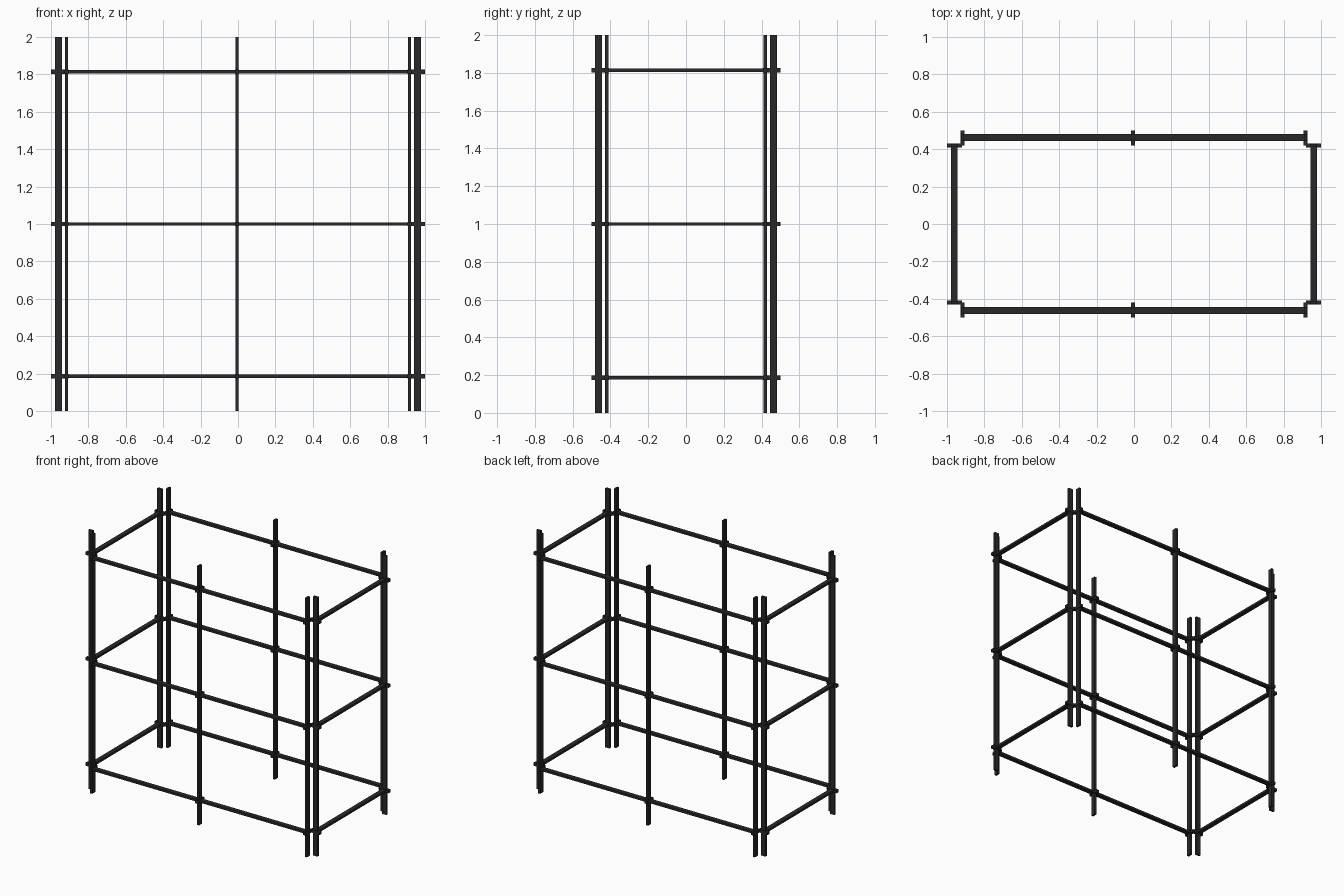
import bpy

if "Cube" in bpy.data.objects:
    bpy.data.objects.remove(bpy.data.objects["Cube"])

mat = bpy.data.materials.new("charcoal metal")
mat.diffuse_color = (0.022, 0.022, 0.023, 1)
mat.use_nodes = True
mat.node_tree.nodes["Principled BSDF"].inputs["Base Color"].default_value = mat.diffuse_color

LEVELS = (0.186, 1.0, 1.814)
THIN, DEEP = 0.017, 0.037          # flat bar section
CLAMP, CLAMP_LEN = 0.023, 0.08     # joint block section and length


def box(name, centre, size):
    bpy.ops.mesh.primitive_cube_add(size=1, location=centre)
    ob = bpy.context.object
    ob.name = name
    ob.scale = size
    bpy.ops.object.transform_apply(location=False, rotation=False, scale=True)
    ob.data.materials.append(mat)


# long front and back frames: posts, rails and joint blocks
for side, y in (("front", -0.4625), ("back", 0.4625)):
    yc = 0.46 if y > 0 else -0.46
    for x in (-0.917, -0.005, 0.917):
        box(side + "_post", (x, y, 1), (THIN, DEEP, 2))
        for z in LEVELS:
            box(side + "_joint", (x, yc, z), (CLAMP, CLAMP_LEN, CLAMP))
    for z in LEVELS:
        box(side + "_rail", (0, y, z), (1.834, DEEP - 0.002, THIN))

# short end frames, turned a quarter
for side, x in (("left", -0.9605), ("right", 0.9605)):
    xc = 0.96 if x > 0 else -0.96
    for y in (-0.42, 0.42):
        box(side + "_post", (x, y, 1), (DEEP, THIN, 2))
        for z in LEVELS:
            box(side + "_joint", (xc, y, z), (CLAMP_LEN, CLAMP, CLAMP))
    for z in LEVELS:
        box(side + "_rail", (x, 0, z), (DEEP - 0.002, 0.84, THIN))
